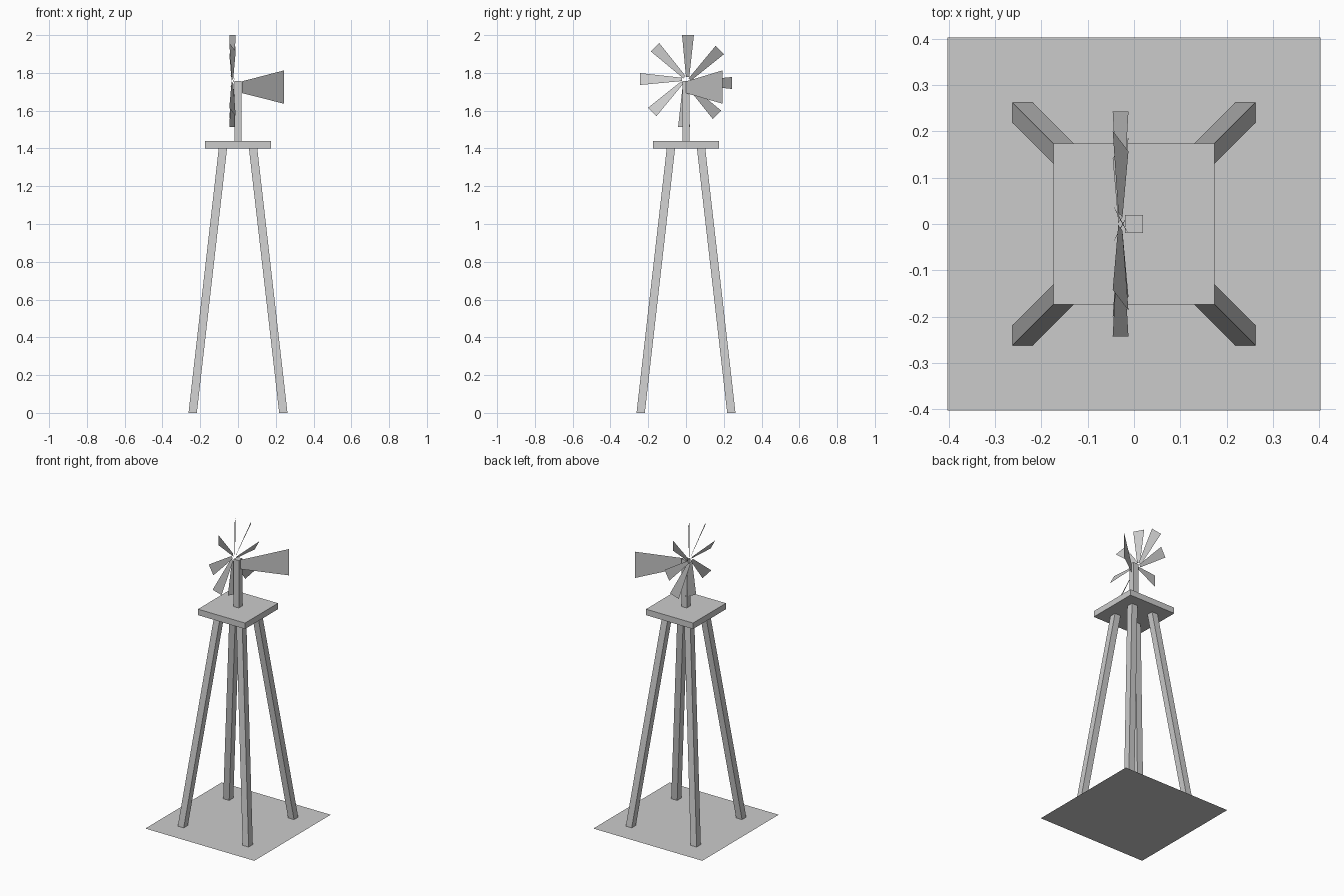
import bpy
from math import cos, sin, radians

if "Cube" in bpy.data.objects:
    bpy.data.objects.remove(bpy.data.objects["Cube"])


def add_mesh(name, verts, faces):
    mesh = bpy.data.meshes.new(name)
    mesh.from_pydata(verts, [], faces)
    mesh.update()
    obj = bpy.data.objects.new(name, mesh)
    bpy.context.collection.objects.link(obj)
    return obj


def square(x, y, z, h):
    return [(x - h, y - h, z), (x + h, y - h, z), (x + h, y + h, z), (x - h, y + h, z)]


def pillar(name, bottom, top, h):
    """Square bar with level ends; slants when the ends are offset."""
    faces = [(3, 2, 1, 0), (4, 5, 6, 7)]
    faces += [(i, (i + 1) % 4, (i + 1) % 4 + 4, i + 4) for i in range(4)]
    return add_mesh(name, square(*bottom, h) + square(*top, h), faces)


# Base sheet
add_mesh("base", square(0, 0, 0, 0.403), [(0, 1, 2, 3)])

# Four leaning legs
for sx in (-1, 1):
    for sy in (-1, 1):
        pillar("leg", (0.24 * sx, 0.24 * sy, 0), (0.08 * sx, 0.08 * sy, 1.4), 0.022)

# Platform and post
pillar("platform", (0, 0, 1.4), (0, 0, 1.44), 0.174)
pillar("post", (0, 0, 1.44), (0, 0, 1.757), 0.019)

# Tail vane, swung sideways
add_mesh("tail_vane",
         [(0.02, 0, 1.693), (0.243, 0.193, 1.637), (0.243, 0.193, 1.813), (0.02, 0, 1.755)],
         [(0, 1, 2, 3)])

# Eight pitched, tapering blades: (radius, sideways, x)
outline = [(0.02, 0.0, -0.025), (0.243, -0.021, -0.012),
           (0.243, 0.042, -0.046), (0.02, 0.017, -0.034)]
verts, faces = [], []
for i in range(8):
    a = radians(45 * i)
    for r, t, x in outline:
        verts.append((x, r * sin(a) + t * cos(a), 1.757 + r * cos(a) - t * sin(a)))
    faces.append(tuple(range(4 * i, 4 * i + 4)))
add_mesh("fan_blades", verts, faces)
